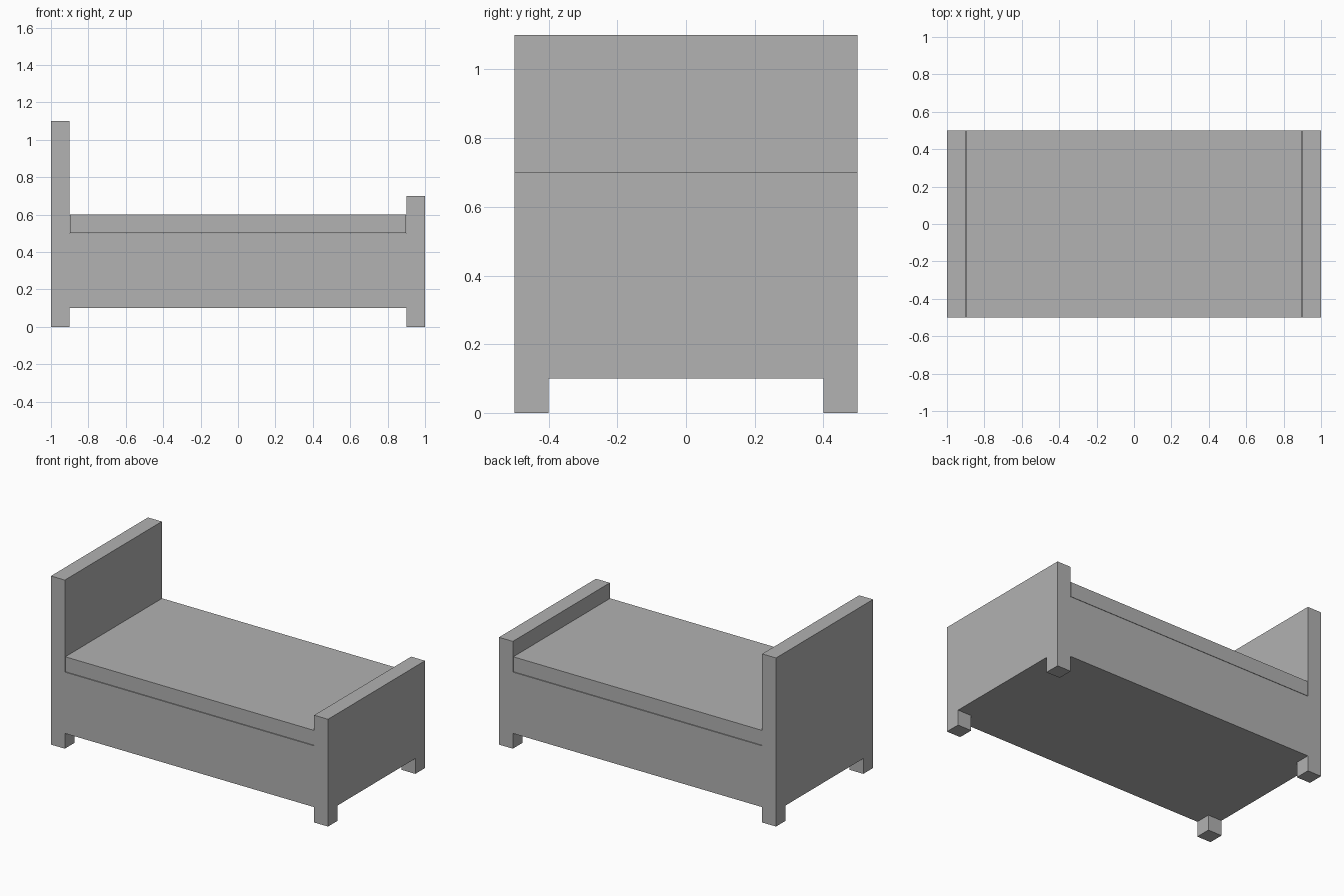
import bpy
import bmesh
from mathutils import Vector

if "Cube" in bpy.data.objects:
    bpy.data.objects.remove(bpy.data.objects["Cube"], do_unlink=True)

GREY = (0.445, 0.445, 0.445, 1)
grey = bpy.data.materials.new("plain grey")
grey.use_nodes = True
grey.diffuse_color = GREY
grey.node_tree.nodes["Principled BSDF"].inputs["Base Color"].default_value = GREY


def add_object(name, bm):
    bmesh.ops.recalc_face_normals(bm, faces=bm.faces)
    mesh = bpy.data.meshes.new(name)
    bm.to_mesh(mesh)
    bm.free()
    mesh.materials.append(grey)
    obj = bpy.data.objects.new(name, mesh)
    bpy.context.collection.objects.link(obj)
    return obj


def extrude(bm, z, rule, height):
    """Extrude the level faces at height z whose centre satisfies the rule."""
    bm.normal_update()
    faces = [f for f in bm.faces
             if abs(f.normal.z) > 0.9
             and abs(f.calc_center_median().z - z) < 0.001
             and rule(f.calc_center_median())]
    result = bmesh.ops.extrude_face_region(bm, geom=faces)
    verts = [g for g in result["geom"] if isinstance(g, bmesh.types.BMVert)]
    bmesh.ops.translate(bm, verts=verts, vec=(0, 0, height))


# Bed frame: a 3 x 3 plate whose outer strips are as wide as the posts
LENGTH, WIDTH, POST = 1.0, 0.5, 0.1
BOTTOM, DECK = 0.1, 0.5
bm = bmesh.new()
xs = (-LENGTH, POST - LENGTH, LENGTH - POST, LENGTH)
ys = (-WIDTH, POST - WIDTH, WIDTH - POST, WIDTH)
grid = [[bm.verts.new((x, y, BOTTOM)) for y in ys] for x in xs]
for i in range(3):
    for j in range(3):
        bm.faces.new((grid[i][j], grid[i + 1][j], grid[i + 1][j + 1], grid[i][j + 1]))

extrude(bm, BOTTOM, lambda c: True, DECK - BOTTOM)              # box base
extrude(bm, DECK, lambda c: c.x < POST - LENGTH, 0.6)           # headboard
extrude(bm, DECK, lambda c: c.x > LENGTH - POST, 0.2)           # footboard
extrude(bm, BOTTOM, lambda c: abs(c.x) > LENGTH - POST
        and abs(c.y) > WIDTH - POST, -BOTTOM)                   # four legs
bmesh.ops.dissolve_limit(bm, angle_limit=0.01, verts=bm.verts, edges=bm.edges)
add_object("bed_frame", bm)

# Mattress between the two boards, with a hairline gap around it
bm = bmesh.new()
bmesh.ops.create_cube(bm, size=1)
bmesh.ops.scale(bm, verts=bm.verts, vec=Vector((1.794, 0.998, 0.097)))
mattress = add_object("mattress", bm)
mattress.location.z = 0.5515
